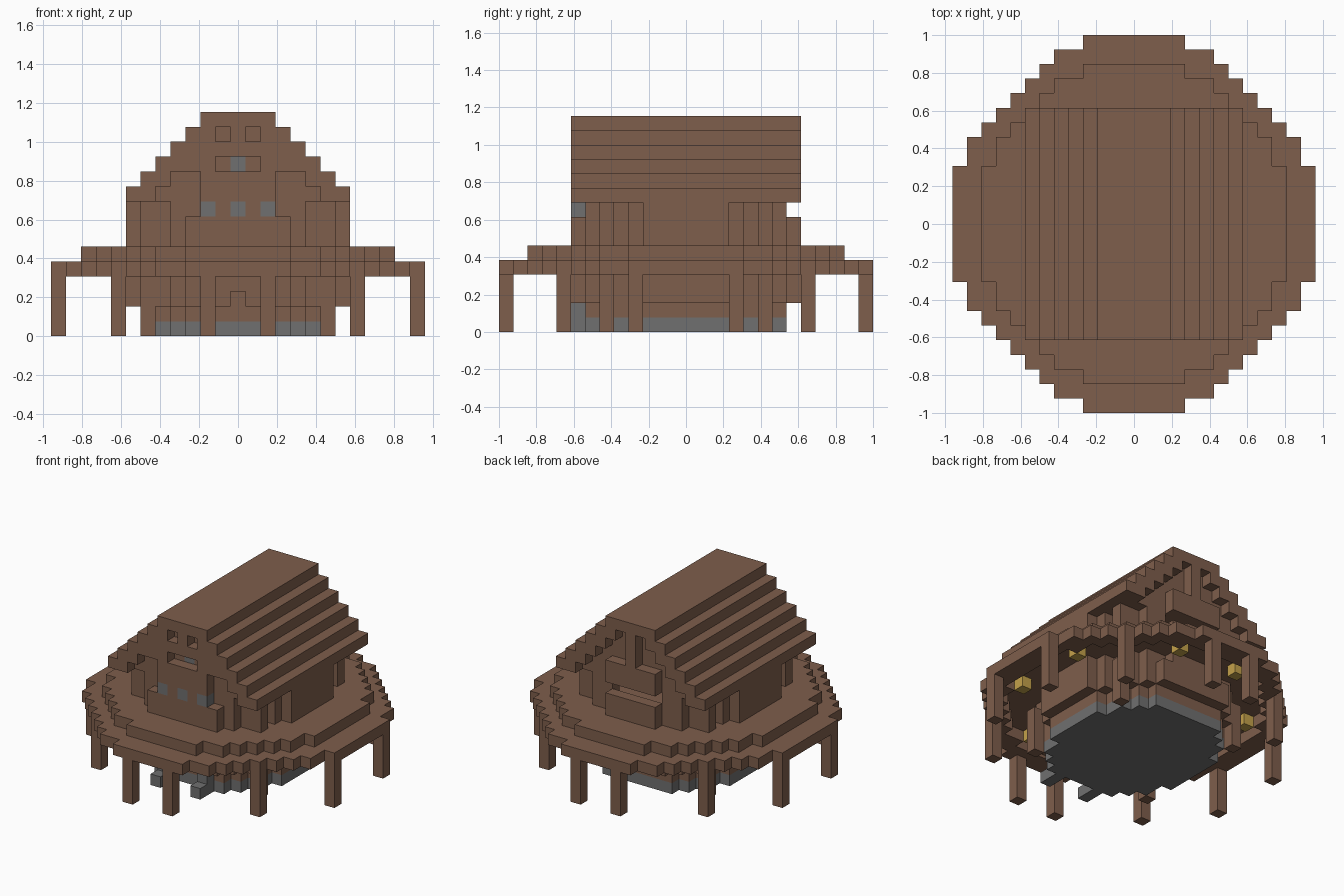
import bpy
import bmesh
from mathutils import Vector

cube = bpy.data.objects.get("Cube")
if cube:
    bpy.data.objects.remove(cube, do_unlink=True)

U = 1 / 13            # block size
ROWS = 26             # blocks from front to back


def material(name, colour):
    m = bpy.data.materials.new(name)
    m.use_nodes = True
    m.diffuse_color = (*colour, 1)
    m.node_tree.nodes["Principled BSDF"].inputs["Base Color"].default_value = (*colour, 1)
    return m


WOOD = material("brown wood", (0.21, 0.112, 0.072))
STONE = material("grey stone", (0.16, 0.16, 0.16))
GOLD = material("lantern gold", (0.55, 0.36, 0.07))

parts = {}            # name -> (block set, material)
owner = {}            # block -> name


def add(name, cells, mat=WOOD):
    """Claim blocks for a part; later parts replace earlier ones."""
    parts[name] = mat
    for c in cells:
        owner[c] = name


def box(x, y, z):
    """Inclusive block ranges."""
    return {(i, j, k) for i in range(x[0], x[1] + 1)
            for j in range(y[0], y[1] + 1) for k in range(z[0], z[1] + 1)}


def disc(first, widths, z):
    """Stepped round slab from the half widths of its rows, mirrored front to back."""
    cells = set()
    for n, w in enumerate(widths):
        for j in (first + n, ROWS - 1 - first - n):
            cells |= box((-w, w), (j, j), z)
    return cells


def mirrored(cells, both=True):
    out = cells | {(-i, j, k) for i, j, k in cells}
    if both:
        out |= {(i, ROWS - 1 - j, k) for i, j, k in out}
    return out


def shell(cells):
    """Keep only the blocks with an open side."""
    return {(i, j, k) for i, j, k in cells
            if not {(i + 1, j, k), (i - 1, j, k), (i, j + 1, k), (i, j - 1, k)} <= cells}


# Foundation and lower storey
base = [3, 4, 5, 5, 6, 6, 6]
house = [2, 4, 5, 5, 6, 7, 7, 7]
add("foundation", disc(6, base, (0, 0)), STONE)
add("lower_wall", disc(6, base, (1, 1)) | disc(5, house, (2, 4)))
add("lower_bays", mirrored(box((0, 3), (5, 5), (2, 3))) - {(0, 5, 2)})
for c in [(0, 5, 2)]:
    owner.pop(c, None)
add("entrance_steps", mirrored(box((2, 2), (5, 5), (0, 1)) | box((2, 2), (4, 4), (0, 0)), False), STONE)

# Round deck with a lower outer rim
inner = [3, 5, 6, 7, 8, 9, 9, 10, 10, 10, 10]
outer = [3, 5, 6, 7, 8, 9, 10, 11, 11, 12, 12, 12, 12]
add("deck_rim", disc(0, outer, (4, 4)) - disc(2, inner, (4, 4)))
add("deck", disc(2, inner, (5, 5)))
add("deck_posts", mirrored({(i, j, k) for i, j in [(2, 0), (8, 4), (12, 9)] for k in range(4)}))
add("lanterns", mirrored({(9, 9, 4), (3, 3, 4)}), GOLD)

# Upper storey
add("upper_wall", shell(disc(5, house, (6, 6))) | {
    (i, j, k) for i, j, _ in shell(disc(5, house, (6, 6))) for k in (7, 8)})
add("corner_pillars", mirrored(box((6, 6), (7, 7), (0, 3)) | box((6, 6), (7, 7), (6, 8))))
add("front_side_blocks", mirrored(box((3, 3), (5, 5), (6, 7)) | {(3, 5, 11)}, False))

# Stepped roof
for k in range(9, 15):
    w = 16 - k
    add("roof", mirrored(box((0 if k == 14 else w - 1, w), (5, 20), (k, k)), False))
    if k < 14:
        add("gable_walls", mirrored(box((0, w - 2), (6, 6), (k, k))))

# Front gable with its openings and window panes
openings = box((-1, 1), (5, 5), (11, 11)) | {(-1, 5, 13), (1, 5, 13)}
add("front_gable", box((-2, 2), (5, 5), (6, 13)) - openings)
add("window_panes", {(-2, 5, 8), (0, 5, 8), (2, 5, 8), (0, 6, 11)}, STONE)

# Back balcony, with the gap above its rail
for c in box((-2, 2), (20, 20), (8, 8)):
    owner.pop(c, None)
add("back_balcony", box((-2, 2), (20, 20), (6, 7)))
add("back_band", box((-2, 2), (20, 20), (9, 10)))
add("back_gable_post", box((0, 0), (20, 20), (11, 13)))


# Turn each part into a mesh of its open block faces
AXES = [Vector((1, 0, 0)), Vector((0, 1, 0)), Vector((0, 0, 1))]
for name, mat in parts.items():
    bm = bmesh.new()
    for cell in [c for c, n in owner.items() if n == name]:
        centre = Vector((cell[0], cell[1] - ROWS / 2 + 0.5, cell[2] + 0.5))
        for a in range(3):
            for s in (1, -1):
                near = list(cell)
                near[a] += s
                if tuple(near) in owner:
                    continue
                n, p, q = AXES[a] * s, AXES[(a + 1) % 3], AXES[(a + 2) % 3] * s
                ring = [-p - q, p - q, p + q, q - p]
                bm.faces.new([bm.verts.new((centre + (n + r) / 2) * U) for r in ring])
    bmesh.ops.remove_doubles(bm, verts=bm.verts[:], dist=U / 100)
    mesh = bpy.data.meshes.new(name)
    bm.to_mesh(mesh)
    bm.free()
    mesh.materials.append(mat)
    bpy.context.collection.objects.link(bpy.data.objects.new(name, mesh))
